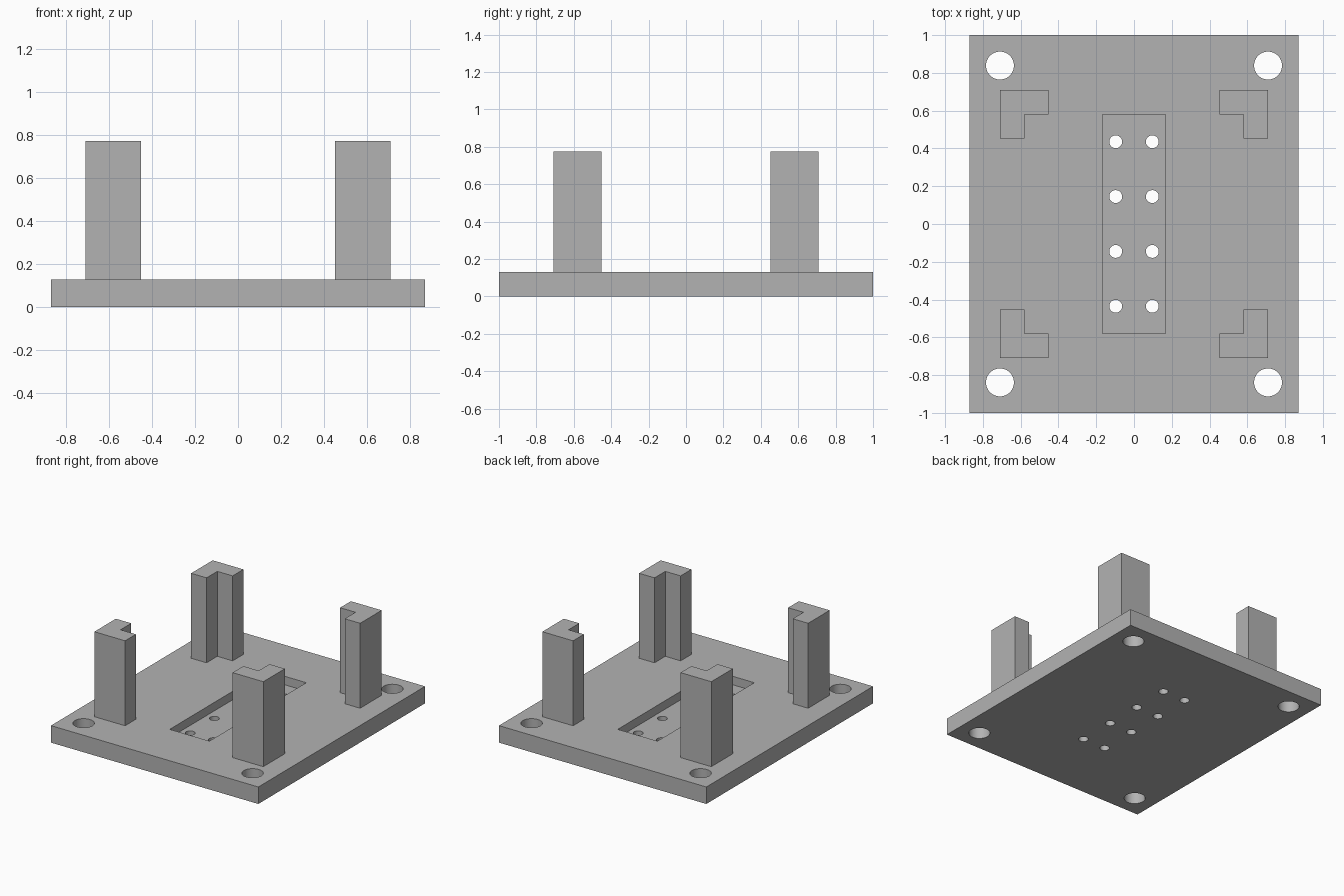
import bpy, bmesh
from mathutils import Matrix, Vector

if "Cube" in bpy.data.objects:
    bpy.data.objects.remove(bpy.data.objects["Cube"])

U = 2 / 62          # one design unit; the plate is 62 units long
THICK = 4 * U       # plate thickness

grey = bpy.data.materials.new("grey plastic")
grey.diffuse_color = (0.45, 0.45, 0.45, 1)
grey.use_nodes = True
grey.node_tree.nodes["Principled BSDF"].inputs["Base Color"].default_value = grey.diffuse_color


def make_object(name, bm):
    bmesh.ops.recalc_face_normals(bm, faces=bm.faces)
    mesh = bpy.data.meshes.new(name)
    bm.to_mesh(mesh)
    bm.free()
    mesh.materials.append(grey)
    obj = bpy.data.objects.new(name, mesh)
    bpy.context.collection.objects.link(obj)
    return obj


def add_box(bm, size, center):
    m = Matrix.Translation(center) @ Matrix.Diagonal((*size, 1))
    bmesh.ops.create_cube(bm, size=1, matrix=m)


def add_hole(bm, x, y, radius):
    bmesh.ops.create_cone(bm, cap_ends=True, segments=48, radius1=radius,
                          radius2=radius, depth=0.6,
                          matrix=Matrix.Translation((x, y, 0)))


def cut(target, cutter):
    mod = target.modifiers.new("cut", 'BOOLEAN')
    mod.operation = 'DIFFERENCE'
    mod.solver = 'EXACT'
    mod.object = cutter
    bpy.context.view_layer.objects.active = target
    bpy.ops.object.modifier_apply(modifier=mod.name)
    bpy.data.objects.remove(cutter)


# Base plate
bm = bmesh.new()
add_box(bm, (54 * U, 62 * U, THICK), (0, 0, THICK / 2))
plate = make_object("base_plate", bm)

# Shallow rectangular pocket in the middle, half the plate deep
bm = bmesh.new()
add_box(bm, (0.334, 36 * U, 0.2), (0, 0, THICK / 2 + 0.1))
cut(plate, make_object("pocket_cutter", bm))

# Corner mounting holes and two rows of four pin holes
bm = bmesh.new()
for sx in (-1, 1):
    for sy in (-1, 1):
        add_hole(bm, sx * 22 * U, sy * 26 * U, 0.074)
    for row in (-13.5, -4.5, 4.5, 13.5):
        add_hole(bm, sx * 3 * U, row * U, 0.034)
cut(plate, make_object("hole_cutter", bm))

bpy.ops.object.select_all(action='DESELECT')
plate.select_set(True)
bpy.context.view_layer.objects.active = plate
bpy.ops.object.shade_smooth_by_angle(angle=0.5)

# Four L-shaped corner posts, mirrored from one profile
IN, MID, OUT = 14 * U, 18 * U, 22 * U
profile = [(IN, OUT), (OUT, OUT), (OUT, IN), (MID, IN), (MID, MID), (IN, MID)]
for sx, side in ((-1, "left"), (1, "right")):
    for sy, end in ((-1, "front"), (1, "back")):
        bm = bmesh.new()
        face = bm.faces.new([bm.verts.new((sx * x, sy * y, THICK)) for x, y in profile])
        top = bmesh.ops.extrude_face_region(bm, geom=[face])["geom"]
        bmesh.ops.translate(bm, vec=Vector((0, 0, 20 * U)),
                            verts=[g for g in top if isinstance(g, bmesh.types.BMVert)])
        make_object(f"{end}_{side}_post", bm)
